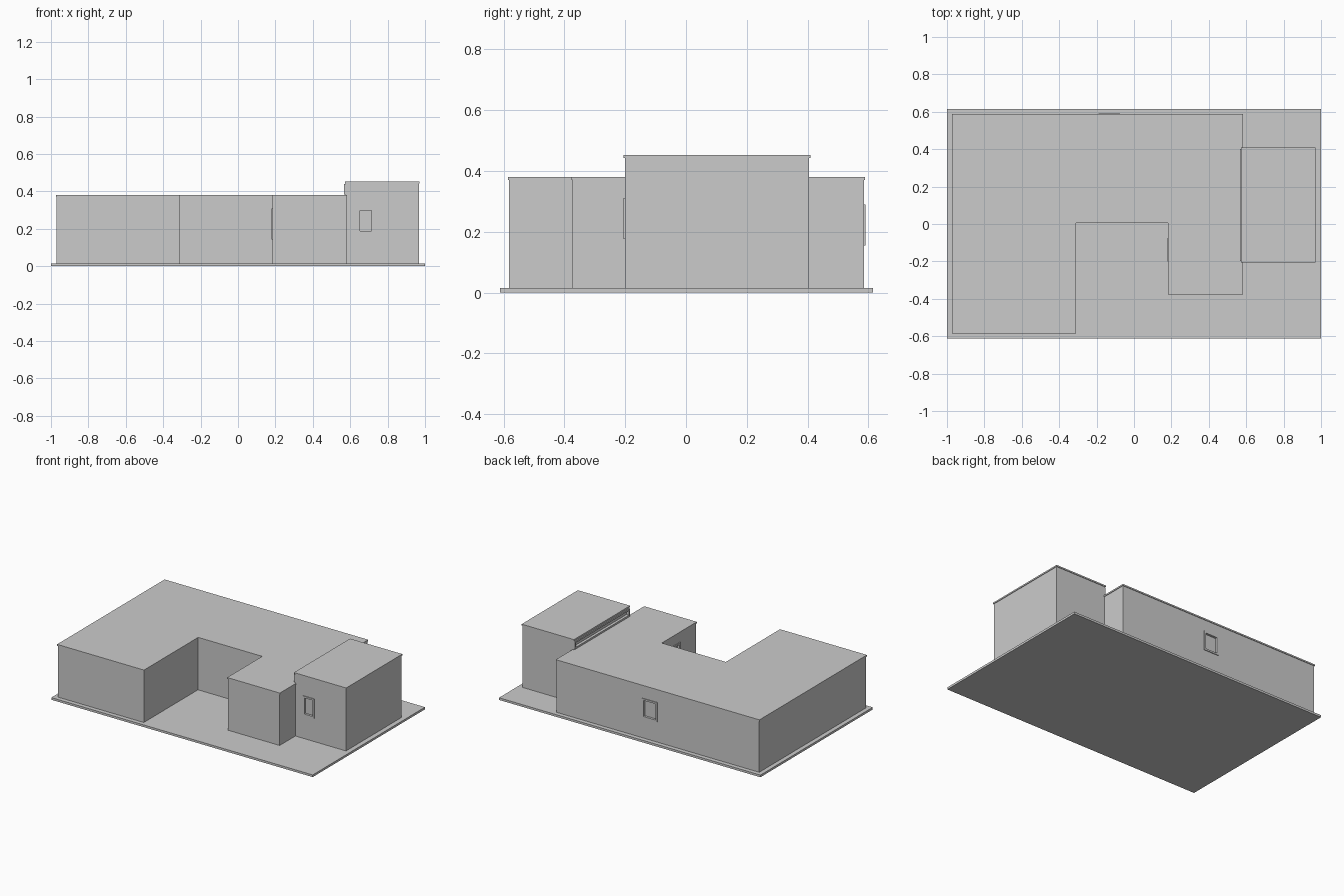
import bpy, bmesh
from mathutils import Vector

if "Cube" in bpy.data.objects:
    bpy.data.objects.remove(bpy.data.objects["Cube"])

grey = bpy.data.materials.new("plain grey")
grey.diffuse_color = (0.6, 0.6, 0.6, 1)
grey.use_nodes = True
grey.node_tree.nodes["Principled BSDF"].inputs["Base Color"].default_value = grey.diffuse_color


def finish(name, bm):
    bmesh.ops.recalc_face_normals(bm, faces=bm.faces)
    me = bpy.data.meshes.new(name)
    bm.to_mesh(me)
    bm.free()
    me.materials.append(grey)
    ob = bpy.data.objects.new(name, me)
    bpy.context.collection.objects.link(ob)
    return ob


def prism(name, outline, z0, z1):
    """Extrude a plan outline from z0 to z1."""
    bm = bmesh.new()
    f = bm.faces.new([bm.verts.new((x, y, z0)) for x, y in outline])
    r = bmesh.ops.extrude_face_region(bm, geom=[f])
    top = [v for v in r["geom"] if isinstance(v, bmesh.types.BMVert)]
    bmesh.ops.translate(bm, verts=top, vec=(0, 0, z1 - z0))
    return finish(name, bm)


def rect(x0, x1, y0, y1):
    return [(x0, y0), (x1, y0), (x1, y1), (x0, y1)]


def u_plan(e):
    """Courtyard house outline, pushed outward by e."""
    return [(-0.97 - e, -0.582 - e), (-0.313 + e, -0.582 - e),
            (-0.313 + e, 0.01 - e), (0.185 - e, 0.01 - e),
            (0.185 - e, -0.373 - e), (0.58 + e, -0.373 - e),
            (0.58 + e, 0.585 + e), (-0.97 - e, 0.585 + e)]


def window(name, centre, out, w, h, bar=0.012, proud=0.005, deep=0.015):
    """Frame standing proud of a wall, with an inset pane set back in it.
    The wall is cut so that the pane sits behind the wall face."""
    out = Vector(out)
    side = Vector((0, 0, 1)).cross(out)
    c = Vector(centre)
    bm = bmesh.new()

    def ring(hw, hh, d):
        return [bm.verts.new(c + side * sx * hw + Vector((0, 0, sz * hh)) + out * d)
                for sx, sz in ((-1, -1), (1, -1), (1, 1), (-1, 1))]
    a, b = w / 2, h / 2
    rings = [ring(a, b, -deep), ring(a, b, proud),
             ring(a - bar, b - bar, proud), ring(a - bar, b - bar, -deep * 0.7)]
    for p, q in zip(rings, rings[1:]):
        for i in range(4):
            j = (i + 1) % 4
            bm.faces.new((p[i], p[j], q[j], q[i]))
    bm.faces.new(rings[0])
    bm.faces.new(rings[-1])
    return finish(name, bm)


def cut(wall, centre, size):
    """Cut a window opening into a wall block."""
    bm = bmesh.new()
    bmesh.ops.create_cube(bm, size=1)
    bmesh.ops.scale(bm, verts=bm.verts, vec=size)
    bmesh.ops.translate(bm, verts=bm.verts, vec=centre)
    cutter = finish("opening_cutter", bm)
    cutter.hide_render = True
    cutter.hide_viewport = True
    mod = wall.modifiers.new("opening", "BOOLEAN")
    mod.object = cutter
    mod.operation = "DIFFERENCE"
    mod.solver = "EXACT"


# Ground slab
prism("base_slab", rect(-1, 1, -0.612, 0.615), 0, 0.015)

# Courtyard house: walls and thin overhanging roof
house = prism("house_walls", u_plan(0), 0.015, 0.37)
prism("house_roof", u_plan(0.004), 0.37, 0.38)

# Taller side block
tower = prism("tower_walls", rect(0.575, 0.967, -0.201, 0.405), 0.015, 0.443)
prism("tower_roof", rect(0.571, 0.971, -0.205, 0.409), 0.443, 0.453)

# Windows with their openings
cut(tower, (0.682, -0.201, 0.243), (0.085, 0.03, 0.135))
window("tower_window", (0.682, -0.201, 0.243), (0, -1, 0), 0.085, 0.135)
cut(house, (-0.133, 0.585, 0.222), (0.115, 0.03, 0.135))
window("back_window", (-0.133, 0.585, 0.222), (0, 1, 0), 0.115, 0.135)
cut(house, (0.185, -0.137, 0.225), (0.03, 0.125, 0.165))
window("courtyard_window", (0.185, -0.137, 0.225), (-1, 0, 0), 0.125, 0.165)

# Long high window strip looking over the house roof
cut(tower, (0.575, 0.102, 0.411), (0.03, 0.6, 0.055))
window("clerestory_window", (0.575, 0.102, 0.411), (-1, 0, 0), 0.6, 0.055, proud=0.008)
